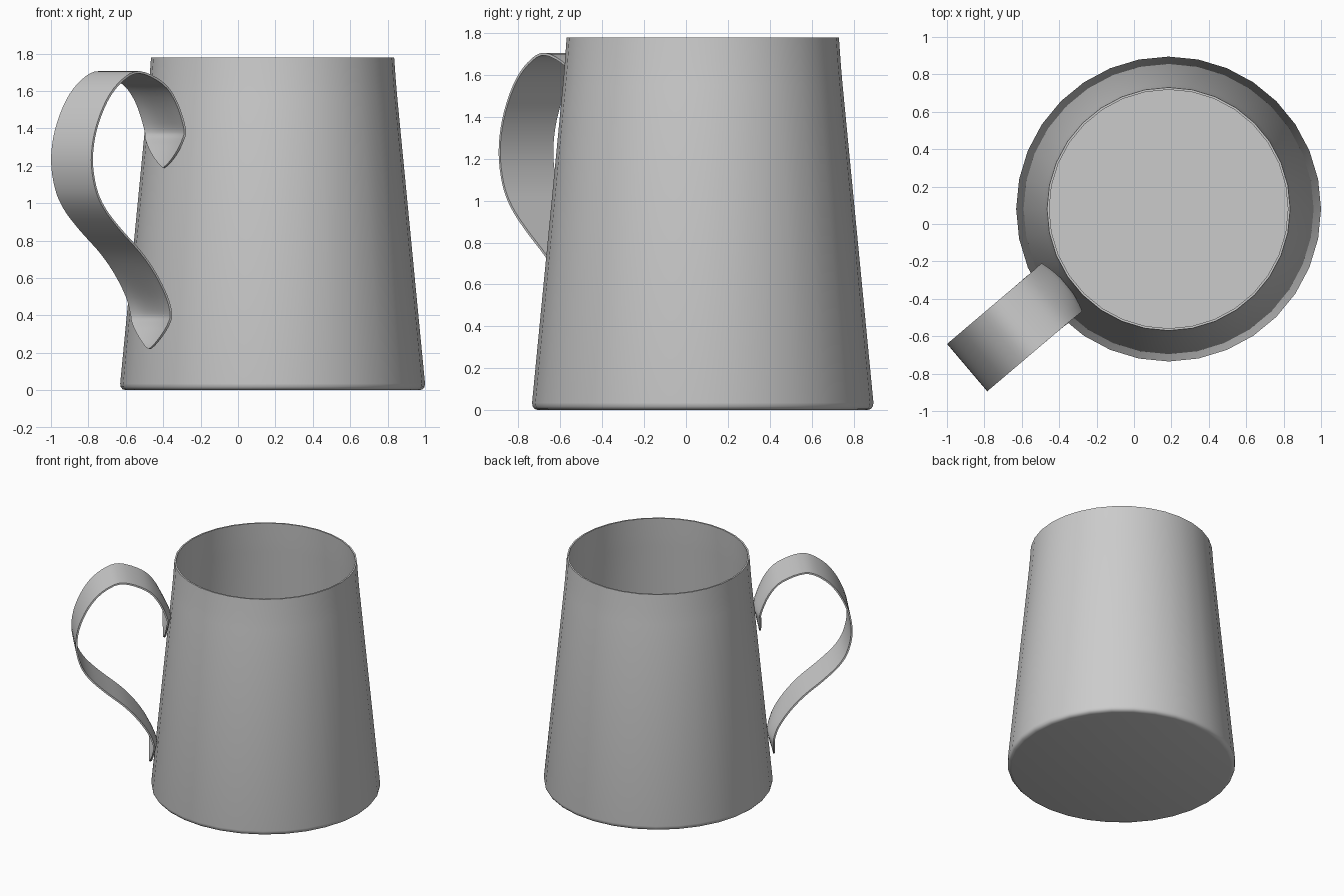
import bpy, bmesh, math
from mathutils import Vector

if "Cube" in bpy.data.objects:
    bpy.data.objects.remove(bpy.data.objects["Cube"])

CENTRE = Vector((0.185, 0.08, 0))
ANGLE = math.radians(220.3)
OUT = Vector((math.cos(ANGLE), math.sin(ANGLE), 0))     # direction the handle points
SIDE = Vector((-OUT.y, OUT.x, 0))                       # across the handle strap


def finish(name, bm, thickness=0):
    bmesh.ops.recalc_face_normals(bm, faces=bm.faces)
    mesh = bpy.data.meshes.new(name)
    bm.to_mesh(mesh)
    bm.free()
    obj = bpy.data.objects.new(name, mesh)
    bpy.context.collection.objects.link(obj)
    bpy.ops.object.select_all(action='DESELECT')
    obj.select_set(True)
    bpy.context.view_layer.objects.active = obj
    if thickness:
        mod = obj.modifiers.new("thickness", 'SOLIDIFY')
        mod.thickness = thickness
        mod.offset = 0
        bpy.ops.object.modifier_apply(modifier=mod.name)
    bpy.ops.object.shade_smooth_by_angle(angle=math.radians(40))
    return obj


def lathe(name, profile, sides):
    bm = bmesh.new()
    rings = []
    for r, z in profile:
        rings.append([bm.verts.new(CENTRE + Vector((
            r * math.cos(2 * math.pi * i / sides),
            r * math.sin(2 * math.pi * i / sides), z))) for i in range(sides)])
    for a, b in zip(rings, rings[1:]):
        for i in range(sides):
            j = (i + 1) % sides
            bm.faces.new((a[i], a[j], b[j], b[i]))
    bm.faces.new(rings[0])
    bm.faces.new(rings[-1])
    return finish(name, bm)


def smooth_path(points, steps):
    # Catmull-Rom through the control points
    p = [Vector(q) for q in points]
    p = [2 * p[0] - p[1]] + p + [2 * p[-1] - p[-2]]
    path = []
    for a, b, c, d in zip(p, p[1:], p[2:], p[3:]):
        for k in range(steps):
            t = k / steps
            path.append(0.5 * (2 * b + (c - a) * t + (2 * a - 5 * b + 4 * c - d) * t * t
                               + (3 * b - a - 3 * c + d) * t ** 3))
    return path + [p[-2]]


# Tapered cup: bevelled base, outer wall, rim, inner wall, floor
lathe("cup_body", [
    (0.785, 0), (0.802, 0.005), (0.812, 0.017), (0.815, 0.035),
    (0.668, 1.55), (0.660, 1.64), (0.650, 1.78),
    (0.638, 1.78), (0.648, 1.64), (0.656, 1.55), (0.800, 0.05)], 32)

# Handle strap: distance from cup axis, height, half width, spoon depth
strap = [
    (0.722, 1.19, 0.004, 0), (0.720, 1.215, 0.045, 0.002), (0.718, 1.27, 0.105, 0.012),
    (0.715, 1.34, 0.154, 0.024), (0.714, 1.40, 0.166, 0.026), (0.773, 1.54, 0.166, 0.008),
    (0.865, 1.64, 0.166, 0), (1.03, 1.70, 0.166, 0), (1.153, 1.655, 0.166, 0),
    (1.258, 1.55, 0.166, 0), (1.337, 1.39, 0.166, 0), (1.364, 1.23, 0.166, 0),
    (1.337, 1.08, 0.166, 0), (1.275, 0.97, 0.166, 0), (1.166, 0.86, 0.166, 0),
    (1.02, 0.735, 0.166, 0), (0.917, 0.62, 0.166, 0), (0.84, 0.50, 0.166, 0.012),
    (0.810, 0.41, 0.166, 0.026), (0.811, 0.36, 0.152, 0.024), (0.815, 0.30, 0.105, 0.012),
    (0.820, 0.245, 0.045, 0.002), (0.822, 0.22, 0.004, 0)]
bm = bmesh.new()
rows = []
for r, z, half, spoon in smooth_path(strap, 4):
    row = []
    for i in range(9):
        u = i / 4 - 1
        row.append(bm.verts.new(CENTRE + OUT * (r - spoon * (1 - u * u))
                                + SIDE * (half * u - 0.05) + Vector((0, 0, z))))
    rows.append(row)
for a, b in zip(rows, rows[1:]):
    for i in range(8):
        bm.faces.new((a[i], a[i + 1], b[i + 1], b[i]))
finish("handle", bm, 0.012)
